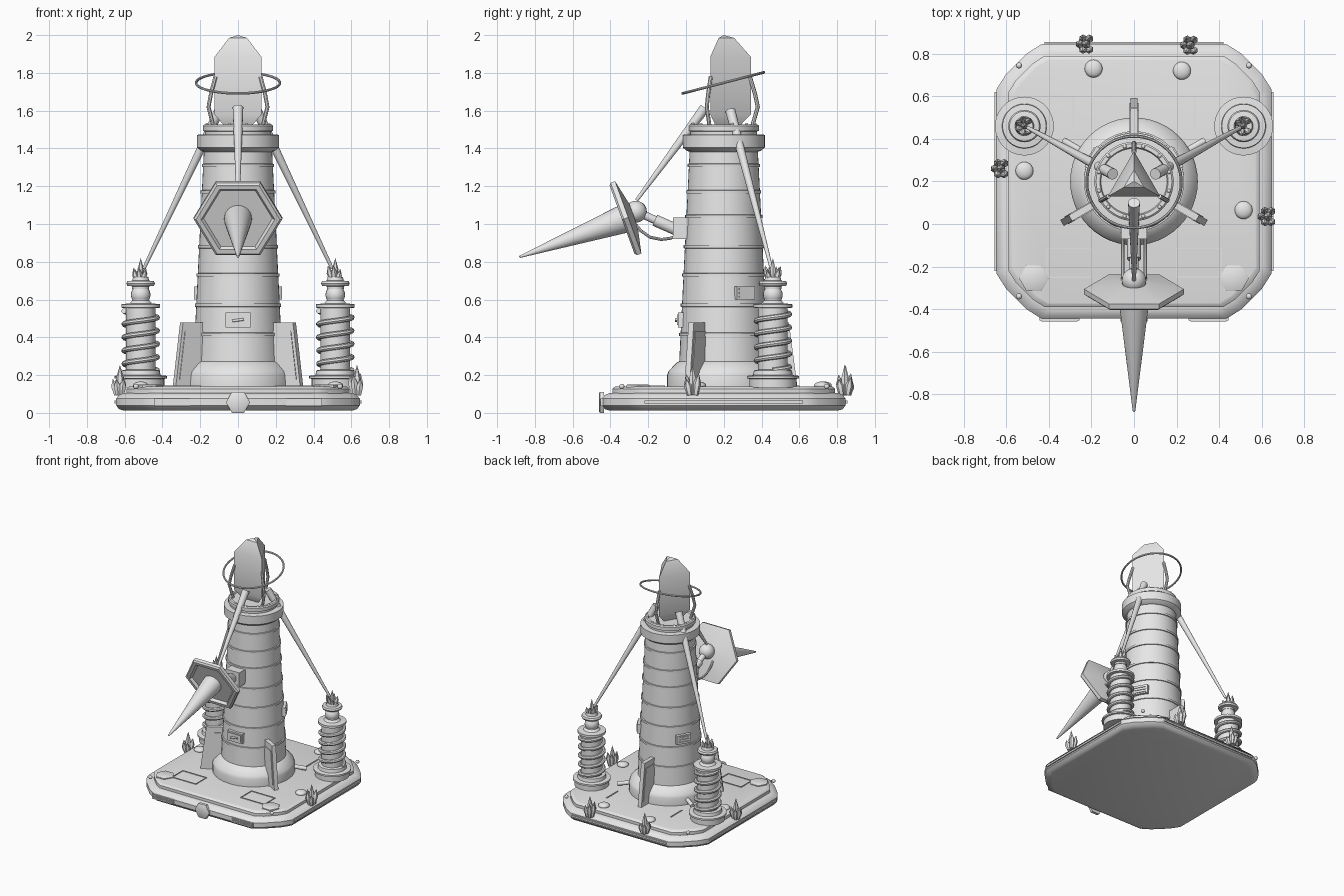
import bpy, bmesh, math, random
from math import sin, cos, pi, radians
from mathutils import Matrix, Vector

random.seed(4)
cube = bpy.data.objects.get("Cube")
if cube:
    bpy.data.objects.remove(cube, do_unlink=True)

grey = bpy.data.materials.new("plain grey")
grey.use_nodes = True
grey.diffuse_color = (0.8, 0.8, 0.8, 1)
grey.node_tree.nodes["Principled BSDF"].inputs["Base Color"].default_value = (0.8, 0.8, 0.8, 1)

CENTRE = Vector((0, 0.2, 0))          # tower axis
made = []


def finish(name, data, matrix=None):
    data.materials.append(grey)
    obj = bpy.data.objects.new(name, data)
    bpy.context.collection.objects.link(obj)
    if matrix is not None:
        obj.matrix_world = matrix
    made.append(obj)
    return obj


def stack(name, rings, matrix=None):
    """Skin a list of equal-length point rings and cap both ends."""
    bm = bmesh.new()
    loops = [[bm.verts.new(p) for p in ring] for ring in rings]
    n = len(loops[0])
    for low, high in zip(loops, loops[1:]):
        for i in range(n):
            j = (i + 1) % n
            bm.faces.new((low[i], low[j], high[j], high[i]))
    bm.faces.new(loops[0][::-1])
    bm.faces.new(loops[-1])
    bmesh.ops.remove_doubles(bm, verts=bm.verts, dist=0.00001)
    bmesh.ops.recalc_face_normals(bm, faces=bm.faces)
    mesh = bpy.data.meshes.new(name)
    bm.to_mesh(mesh)
    bm.free()
    return finish(name, mesh, matrix)


def aim(start, direction):
    turn = Vector(direction).to_track_quat('Z', 'Y').to_matrix().to_4x4()
    return Matrix.Translation(start) @ turn


def lathe(name, profile, sides=40, matrix=None, phase=0.0):
    angles = [phase + 2 * pi * i / sides for i in range(sides)]
    rings = [[(r * cos(a), r * sin(a), h) for a in angles] for r, h in profile]
    return stack(name, rings, matrix)


def rod(name, start, end, r_start, r_end, sides=14):
    span = Vector(end) - Vector(start)
    return lathe(name, [(r_start, 0), (r_end, span.length)], sides, aim(start, span))


def box(name, size, loc, angle=0.0):
    x, y, z = (s / 2 for s in size)
    base = [(-x, -y), (x, -y), (x, y), (-x, y)]
    matrix = Matrix.Translation(loc) @ Matrix.Rotation(angle, 4, 'Z')
    return stack(name, [[(a, b, h) for a, b in base] for h in (-z, z)], matrix)


def ball(name, radius, loc, squash=1.0):
    profile = [(radius * cos(t), radius * squash * sin(t))
               for t in (pi * (k / 10 - 0.5) for k in range(11))]
    return lathe(name, profile, 20, Matrix.Translation(loc))


def tube(name, points, radius, closed=False):
    curve = bpy.data.curves.new(name, 'CURVE')
    curve.dimensions = '3D'
    curve.bevel_depth = radius
    curve.bevel_resolution = 2
    curve.use_fill_caps = True
    spline = curve.splines.new('POLY')
    spline.points.add(len(points) - 1)
    for point, p in zip(spline.points, points):
        point.co = (*p, 1)
    spline.use_cyclic_u = closed
    return finish(name, curve)


def polar(radius, degrees, z):
    a = radians(degrees)
    return CENTRE + Vector((radius * cos(a), radius * sin(a), z))


def outline(half, corner, z):
    """Square ring with softened cut corners around the tower axis."""
    steps = [(0, 1), (0.21, 0.67), (0.67, 0.21), (1, 0)]
    pts = []
    for k in range(4):
        for a, b in steps:
            spot = Vector((half - a * corner, half - b * corner, 0))
            pts.append(CENTRE + Matrix.Rotation(k * pi / 2, 3, 'Z') @ spot + Vector((0, 0, z)))
    return pts


def crystal_cluster(name, loc, height, spread, count=6):
    for i in range(count):
        a = 2 * pi * i / count
        lean = Vector((cos(a), sin(a), 0)) * (spread if i else 0)
        tall = height * (random.uniform(0.5, 0.75) if i else 1)
        foot = Vector(loc) + lean * 0.5
        axis = lean * 0.6 + Vector((0, 0, tall))
        w = height * 0.13
        lathe(f"{name}_shard_{i}", [(w * 0.7, 0), (w, tall * 0.55), (0, tall)], 6, aim(foot, axis))


# Base slab and deck
stack("base_slab", [outline(0.645 - inset, 0.21, z) for inset, z in
      [(0.04, 0.012), (0.015, 0.02), (0, 0.04), (0, 0.075), (0.015, 0.095), (0.04, 0.105)]])
stack("deck", [outline(0.59 - inset, 0.17, z) for inset, z in
      [(0, 0.1), (0, 0.127), (0.012, 0.138), (0.02, 0.14)]])
for side in (-1, 1):
    box("side_strip", (0.02, 0.84, 0.014), (side * 0.645, 0.2, 0.058))
    box("front_grille_frame", (0.19, 0.015, 0.04), (side * 0.35, -0.445, 0.057))
    for k in (-1, 0, 1):
        box("front_grille_bar", (0.17, 0.02, 0.006), (side * 0.35, -0.447, 0.057 + k * 0.01))
    lathe("deck_hexagon", [(0.07, 0.135), (0.07, 0.147), (0.062, 0.151)], 6,
          Matrix.Translation((side * 0.47, -0.255, 0)))
    for y in (-0.34, 0.745):
        ball("deck_bolt", 0.014, (side * 0.54, y, 0.14))
    # Thin panel borders on the deck
    for y in (-0.25, -0.115):
        box("panel_border", (0.21, 0.006, 0.008), (side * 0.305, y, 0.141))
    for x in (0.2, 0.41):
        box("panel_border", (0.006, 0.135, 0.008), (side * x, -0.1825, 0.141))
    box("panel_border", (0.008, 0.14, 0.008), (side * 0.285, 0.53, 0.141))
box("back_strip", (0.84, 0.02, 0.014), (0, 0.845, 0.058))
lathe("front_hexagon", [(0.064, 0), (0.064, 0.022), (0.055, 0.027)], 6,
      aim((0, -0.434, 0.056), (0, -1, 0)))

# Pebbles and small crystals
for x, y in [(-0.19, 0.73), (0.225, 0.72), (-0.515, 0.25), (0.515, 0.065)]:
    ball("pebble", 0.042, (x, y, 0.145), 0.5)
for x, y in [(-0.225, 0.845), (0.265, 0.84), (-0.625, 0.26), (0.63, 0.035)]:
    crystal_cluster("edge_crystal", (x, y, 0.095), 0.16, 0.035)

# Tower
axis = Matrix.Translation(CENTRE)
lathe("tower_foot", [(0.3, 0.135), (0.3, 0.2), (0.292, 0.222), (0.25, 0.265), (0.22, 0.28)], 48, axis)
lathe("tower_body", [(0.237, 0.25), (0.18, 1.4)], 48, axis)
for z in (0.415, 0.57, 0.73, 0.88, 1.04, 1.17, 1.31):
    r = 0.237 - (z - 0.25) * 0.0496
    lathe("tower_band", [(r - 0.01, z - 0.011), (r + 0.007, z - 0.008),
                         (r + 0.007, z + 0.008), (r - 0.01, z + 0.011)], 48, axis)
lathe("collar", [(0.175, 1.38), (0.195, 1.387), (0.217, 1.405), (0.217, 1.472), (0.19, 1.475)], 48, axis)
lathe("top_rim", [(0.176, 1.47), (0.176, 1.49), (0.186, 1.493), (0.186, 1.52),
                  (0.178, 1.527), (0.16, 1.527), (0.155, 1.515), (0, 1.515)], 48, axis)
for k in range(12):
    ball("rim_bolt", 0.009, polar(0.17, k * 30 + 15, 1.527))

# Fins, crystal claws, vents and stubs around the tower
fin_shape = [(0.2, 0.135), (0.39, 0.135), (0.345, 0.478), (0.2, 0.478)]
for angle in (90, 210, 330):
    turn = axis @ Matrix.Rotation(radians(angle), 4, 'Z')
    stack("fin", [[(r, t, z) for r, z in fin_shape] for t in (-0.016, 0.016)], turn)
    mid = Vector((0.3, 0.3))
    inner = [mid + (Vector(p) - mid) * 0.75 for p in fin_shape]
    stack("fin_plate", [[(r, t, z) for r, z in inner] for t in (-0.02, 0.02)], turn)
    tube("crystal_claw", [polar(r, angle, z) for r, z in
         [(0.15, 1.515), (0.18, 1.62), (0.165, 1.69), (0.138, 1.78)]], 0.011)
for angle in (30, 150):
    box("vent", (0.03, 0.11, 0.07), polar(0.222, angle, 0.635), radians(angle))
    for k in (-1, 0, 1):
        box("vent_slat", (0.02, 0.09, 0.01), polar(0.233, angle, 0.635 + k * 0.02), radians(angle))
    rod("foot_stub", polar(0.28, angle, 0.18), polar(0.385, angle, 0.165), 0.016, 0.016)

# Front hatch
box("hatch", (0.13, 0.04, 0.078), (0, -0.022, 0.492))
box("hatch_plate", (0.108, 0.01, 0.056), (0, -0.043, 0.492))
rod("hatch_handle", (-0.03, -0.052, 0.487), (0.03, -0.052, 0.495), 0.007, 0.007)

# Three-sided crystal with tilted halo
lathe("main_crystal", [(0.08, 1.515), (0.143, 1.58), (0.143, 1.885), (0.055, 1.985), (0, 2)],
      3, axis, pi / 2)
halo_tilt = Matrix.Translation((0, 0.197, 1.747)) @ Matrix.Rotation(radians(14.5), 4, 'X')
tube("halo", [halo_tilt @ Vector((0.222 * cos(a), 0.222 * sin(a), 0))
              for a in (2 * pi * k / 64 for k in range(64))], 0.007, True)

# Coil pylons with struts up to the crystal
for side, tag in ((1, "left"), (-1, "right")):
    spot = Vector((side * 0.515, 0.46, 0))
    place = Matrix.Translation(spot)
    lathe(tag + "_pylon_foot", [(0.125, 0.135), (0.125, 0.18), (0.138, 0.183), (0.138, 0.196),
                                (0.105, 0.2), (0.1, 0.225), (0.07, 0.23)], 36, place)
    lathe(tag + "_pylon_core", [(0.078, 0.2), (0.078, 0.555), (0.103, 0.557), (0.103, 0.575),
                                (0.06, 0.58), (0.045, 0.595), (0.04, 0.66), (0.04, 0.66)], 32, place)
    ball(tag + "_pylon_ball", 0.052, spot + Vector((0, 0, 0.625)))
    lathe(tag + "_pylon_collar", [(0.045, 0.655), (0.045, 0.67), (0.07, 0.673), (0.076, 0.685),
                                  (0.07, 0.697), (0.045, 0.7), (0.04, 0.72)], 28, place)
    turns, steps = 4.5, 130
    tube(tag + "_coil", [spot + Vector((0.088 * cos(a), 0.088 * sin(a), 0.225 + 0.315 * k / steps))
                         for k, a in ((k, 2 * pi * turns * k / steps) for k in range(steps + 1))], 0.014)
    crystal_cluster(tag + "_pylon_crystal", spot + Vector((0, 0, 0.695)), 0.125, 0.04, 7)
    rod(tag + "_strut", (side * 0.1, 0.235, 1.6), (side * 0.498, 0.452, 0.765), 0.027, 0.009)
rod("front_strut", (0, 0.1, 1.615), (0, -0.262, 1.125), 0.028, 0.009)

# Hexagonal emitter on its arm
tilt = radians(20)
emitter = aim((0, -0.32, 1.03), (0, -cos(tilt), -sin(tilt)))
lathe("emitter_dish", [(0.075, -0.045), (0.235, -0.015), (0.235, 0.01), (0.222, 0.02),
                       (0.195, 0.02), (0.182, 0), (0, 0)], 6, emitter)
lathe("emitter_spike", [(0.073, 0), (0.073, 0.03), (0.006, 0.595), (0, 0.6)], 32, emitter)
ball("emitter_joint", 0.058, (0, -0.265, 1.065))
rod("arm_outer", (0, -0.25, 1.06), (0, -0.14, 1.01), 0.022, 0.022)
rod("arm_inner", (0, -0.165, 1.02), (0, -0.04, 0.965), 0.032, 0.032)
box("arm_mount", (0.12, 0.1, 0.115), (0, -0.02, 0.978))
for side in (-1, 1):
    tube("cable", [(side * 0.052, y, z) for y, z in
         [(-0.285, 1.02), (-0.24, 0.965), (-0.19, 0.93), (-0.13, 0.918), (-0.08, 0.925), (-0.03, 0.945)]], 0.008)

# Turn curves into meshes and smooth the round parts
bpy.ops.object.select_all(action='DESELECT')
for obj in made:
    obj.select_set(True)
bpy.context.view_layer.objects.active = made[0]
bpy.ops.object.convert(target='MESH')
bpy.ops.object.shade_smooth_by_angle(angle=radians(35))
